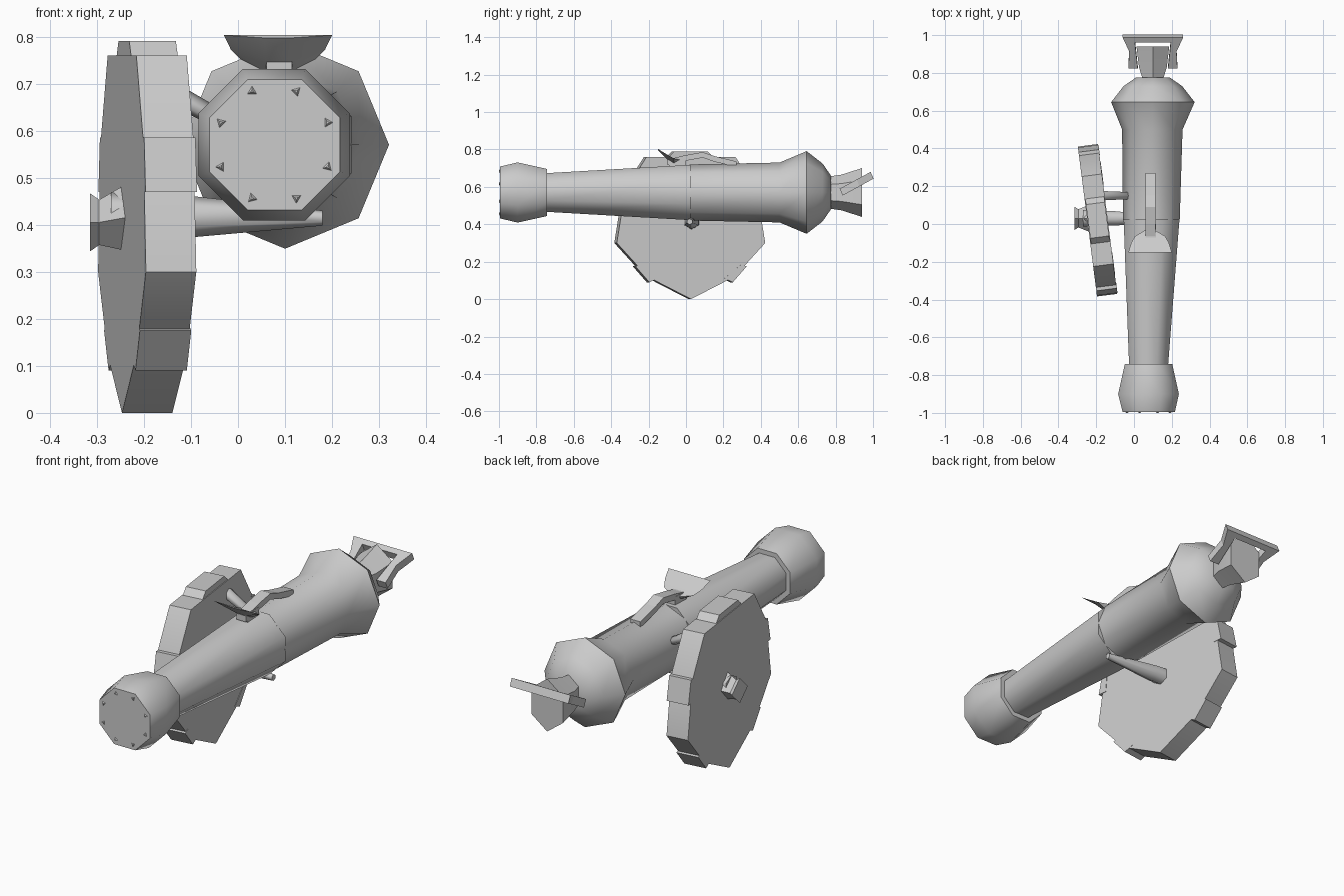
import bpy, bmesh, math
from mathutils import Vector, Matrix

if "Cube" in bpy.data.objects:
    bpy.data.objects.remove(bpy.data.objects["Cube"])

grey = bpy.data.materials.new("light_grey")
grey.diffuse_color = (0.6, 0.6, 0.6, 1)
grey.use_nodes = True
grey.node_tree.nodes["Principled BSDF"].inputs["Base Color"].default_value = grey.diffuse_color


def make(name, verts, faces, smooth=None):
    """Mesh object with outward normals and optional smoothing angle."""
    bm = bmesh.new()
    vs = [bm.verts.new(v) for v in verts]
    for f in faces:
        bm.faces.new([vs[i] for i in f])
    bmesh.ops.recalc_face_normals(bm, faces=bm.faces)
    me = bpy.data.meshes.new(name)
    bm.to_mesh(me)
    bm.free()
    me.materials.append(grey)
    ob = bpy.data.objects.new(name, me)
    bpy.context.collection.objects.link(ob)
    if smooth:
        bpy.ops.object.select_all(action='DESELECT')
        ob.select_set(True)
        bpy.context.view_layer.objects.active = ob
        bpy.ops.object.shade_smooth_by_angle(angle=math.radians(smooth))
    return ob


def loft(name, rings, smooth=None):
    """Skin equal-length rings and cap both ends."""
    n = len(rings[0])
    verts = [v for r in rings for v in r]
    faces = [(k*n + i, k*n + (i+1) % n, (k+1)*n + (i+1) % n, (k+1)*n + i)
             for k in range(len(rings)-1) for i in range(n)]
    faces += [range(n), range(len(verts)-n, len(verts))]
    return make(name, verts, faces, smooth)


def ring_y(x, y, z, rx, rz, n=8, turn=0.0):
    return [(x + rx*math.cos(2*math.pi*(i+turn)/n), y,
             z + rz*math.sin(2*math.pi*(i+turn)/n)) for i in range(n)]


def ring_x(x, y, z, r, n=6):
    return [(x, y + r*math.cos(2*math.pi*i/n + math.pi/2),
             z + r*math.sin(2*math.pi*i/n + math.pi/2)) for i in range(n)]


def tube(name, profile, turn, smooth=50):
    # profile: (x centre, y, radius)
    return loft(name, [ring_y(x, y, 0.57, r, r, 8, turn) for x, y, r in profile], smooth)


# Barrel sections
tube("muzzle", [(0.078, -0.995, 0.150), (0.077, -0.90, 0.174), (0.077, -0.742, 0.136)], 0.5)
tube("front_barrel", [(0.077, -0.76, 0.111), (0.093, 0.025, 0.160)], 0.5)
tube("rear_barrel", [(0.092, 0.02, 0.150), (0.097, 0.50, 0.160), (0.10, 0.645, 0.221),
                     (0.10, 0.73, 0.155), (0.10, 0.775, 0.09)], 0.0)

# Small studs on the muzzle face
for i in range(8):
    a = math.radians(22.5 + 45*i)
    cx, cz = 0.077 + 0.123*math.cos(a), 0.57 + 0.123*math.sin(a)
    loft("muzzle_stud", [ring_y(cx, -0.99, cz, 0.018, 0.018, 3, i*0.375),
                         ring_y(cx, -1.0, cz, 0.004, 0.004, 3, i*0.375)])

# Flared rear knob
loft("rear_knob", [ring_y(0.10, 0.76, 0.57, 0.06, 0.085, 6, 0.5),
                   ring_y(0.10, 0.83, 0.57, 0.085, 0.095, 6, 0.5),
                   ring_y(0.10, 0.94, 0.57, 0.10, 0.13, 6, 0.5)], 40)

# U-shaped sloping handle around the knob
outline = [(-0.03, 0.83), (0.02, 0.83), (0.005, 0.97), (0.195, 0.97),
           (0.18, 0.83), (0.23, 0.83), (0.225, 0.92), (0.26, 0.995),
           (-0.06, 0.995), (-0.025, 0.92)]
slope = 0.09/0.165
loft("rear_handle", [[(x, y + s*0.008, 0.572 + (y-0.83)*slope - s*0.018) for x, y in outline]
                     for s in (-1, 1)])

# Tilted solid wheel
half = [(0.24, 0.76), (0.355, 0.58), (0.40, 0.30), (0.235, 0.12)]
rim = half + [(0.0, 0.0)] + [(-y, z) for y, z in reversed(half)]
tilt = Matrix.Translation((-0.193, 0.02, 0)) @ Matrix.Rotation(math.radians(7.3), 4, 'Z')


def plate(name, pts, w0, w1, smooth=None):
    return loft(name, [[tilt @ Vector((w, y, z)) for y, z in pts] for w in (w0, w1)], smooth)


plate("wheel", rim, -0.054, 0.054, 40)
plate("wheel_top_block", [(-0.13, 0.75), (-0.09, 0.79), (0.09, 0.79), (0.13, 0.75)], -0.05, 0.05)

# Tread blocks on both sides of the rim
for s in (-1, 1):
    plate("tread_block", [(s*0.34, 0.585), (s*0.37, 0.585), (s*0.395, 0.47), (s*0.35, 0.47)], -0.054, 0.056)
    plate("tread_block", [(s*0.27, 0.185), (s*0.30, 0.175), (s*0.225, 0.09), (s*0.18, 0.11)], -0.054, 0.056)

# Axle, wheel hub and upper strut
loft("axle", [ring_x(-0.27, 0.03, 0.42, 0.050), ring_x(-0.09, 0.03, 0.417, 0.043),
              ring_x(0.18, 0.02, 0.414, 0.016)], 70)
loft("hub", [ring_x(-0.315, 0.03, 0.405, 0.062, 4), ring_x(-0.295, 0.03, 0.405, 0.048, 4),
             ring_x(-0.24, 0.03, 0.415, 0.07, 4)])
loft("strut", [ring_x(-0.16, 0.15, 0.69, 0.028), ring_x(-0.03, 0.15, 0.62, 0.022)], 70)

# Arched lock bar along the top
path = [(-0.10, 0.738), (0.0, 0.762), (0.09, 0.778), (0.15, 0.757), (0.27, 0.728)]
loft("lock_bar", [[(0.088 + sx*0.027, y, z + dz) for sx, dz in
                   ((-1, -0.022), (1, -0.022), (1, 0.008), (-1, 0.008))] for y, z in path])

# Flared pan at the front of the bar
fan = [(-0.15, 0.803, 0.115, 0.006), (-0.10, 0.772, 0.10, 0.025),
       (-0.065, 0.752, 0.08, 0.03), (-0.035, 0.745, 0.03, 0.02)]
loft("flared_pan", [[(0.085-w, y, z), (0.085-0.25*w, y, z-h), (0.085+0.25*w, y, z-h),
                     (0.085+w, y, z)] for y, z, w, h in fan], 40)
loft("pan_neck", [[(0.088 + sx*0.028, y, z) for sx, y in ((-1, -0.09), (1, -0.09), (1, 0), (-1, 0))]
                  for z in (0.68, 0.755)])
